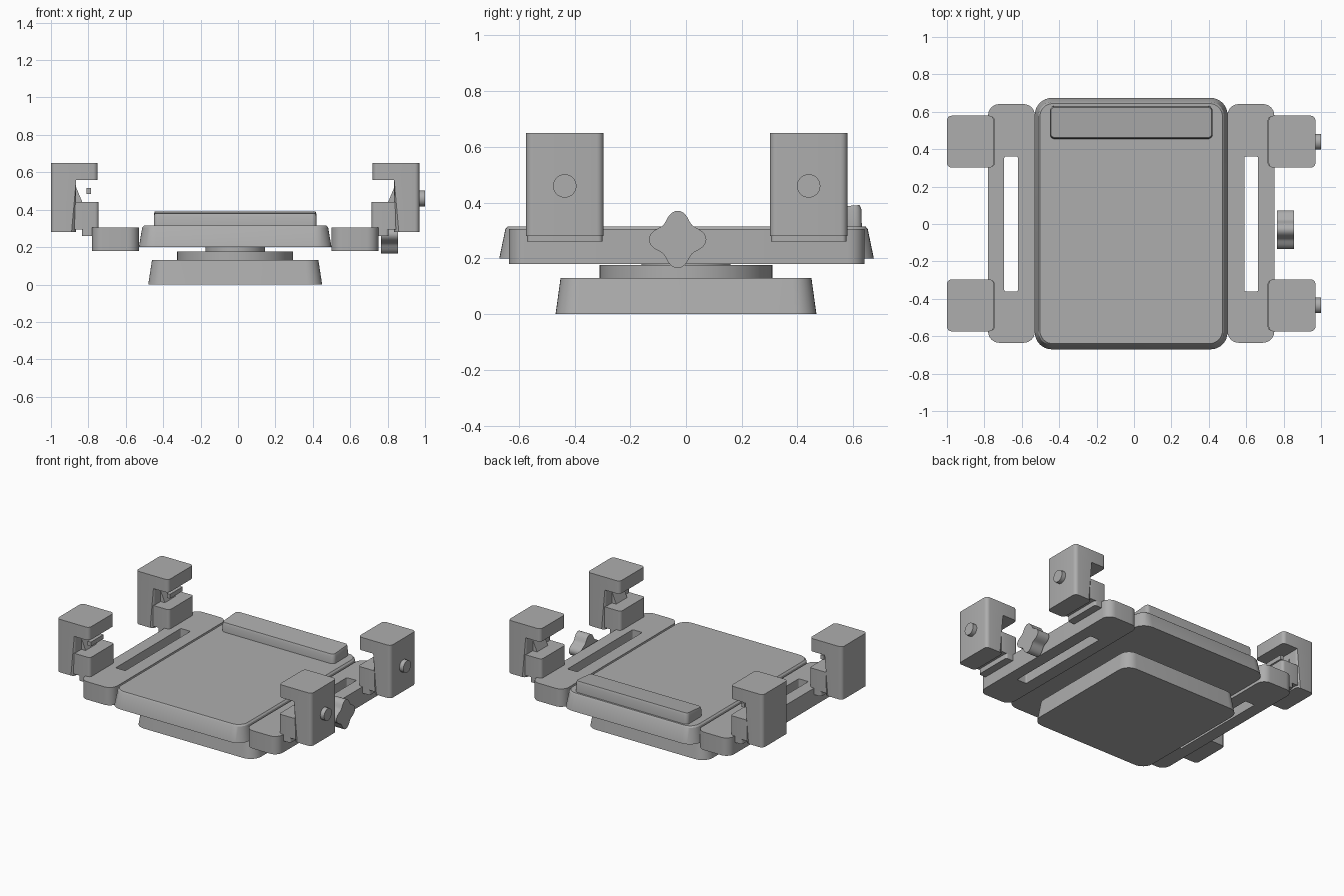
import bpy
import bmesh
from math import sin, cos, pi, radians

default = bpy.data.objects.get("Cube")
if default:
    bpy.data.objects.remove(default, do_unlink=True)

CX = -0.015  # symmetry plane of the holder

grey = bpy.data.materials.new("mid_grey")
grey.use_nodes = True
colour = (0.42, 0.42, 0.42, 1)
grey.diffuse_color = colour
grey.node_tree.nodes["Principled BSDF"].inputs["Base Color"].default_value = colour


def finish(name, bm):
    bmesh.ops.recalc_face_normals(bm, faces=bm.faces[:])
    mesh = bpy.data.meshes.new(name)
    bm.to_mesh(mesh)
    bm.free()
    mesh.materials.append(grey)
    obj = bpy.data.objects.new(name, mesh)
    bpy.context.collection.objects.link(obj)
    bpy.ops.object.select_all(action="DESELECT")
    obj.select_set(True)
    bpy.context.view_layer.objects.active = obj
    bpy.ops.object.shade_smooth_by_angle(angle=radians(30))
    return obj


def rounded_ring(bm, cx, cy, hx, hy, r, z, steps=8):
    """Ring of vertices around a rounded rectangle."""
    ring = []
    for k, (sx, sy) in enumerate([(1, 1), (-1, 1), (-1, -1), (1, -1)]):
        for i in range(steps + 1):
            a = (k + i / steps) * pi / 2
            ring.append(bm.verts.new((cx + sx * (hx - r) + r * cos(a),
                                      cy + sy * (hy - r) + r * sin(a), z)))
    return ring


def bridge(bm, a, b):
    for i in range(len(a)):
        j = (i + 1) % len(a)
        bm.faces.new((a[i], a[j], b[j], b[i]))


def stack(name, cx, cy, levels):
    """Closed rounded block; levels are (half_x, half_y, radius, z)."""
    bm = bmesh.new()
    rings = [rounded_ring(bm, cx, cy, *lv) for lv in levels]
    for a, b in zip(rings, rings[1:]):
        bridge(bm, a, b)
    bm.faces.new(rings[0])
    bm.faces.new(rings[-1])
    return finish(name, bm)


def extrude(name, points, offset, bevel=0):
    """Extrude a flat outline, optionally rounding its upright edges."""
    bm = bmesh.new()
    face = bm.faces.new([bm.verts.new(p) for p in points])
    new = bmesh.ops.extrude_face_region(bm, geom=[face])["geom"]
    bmesh.ops.translate(bm, verts=[g for g in new if isinstance(g, bmesh.types.BMVert)],
                        vec=offset)
    if bevel:
        upright = [e for e in bm.edges
                   if abs(e.verts[0].co.z - e.verts[1].co.z) > 0.99 * e.calc_length()]
        bmesh.ops.bevel(bm, geom=upright, offset=bevel, segments=5, profile=0.5,
                        affect="EDGES", clamp_overlap=True)
    return finish(name, bm)


def side_profile(name, s, points, y0, y1, bevel=0):
    """Outline in x-z, distances measured outward from the symmetry plane."""
    return extrude(name, [(CX + s * d, y0, z) for d, z in points], (0, y1 - y0, 0), bevel)


def circle(r, z, n=64):
    return [(CX + r * cos(2 * pi * i / n), r * sin(2 * pi * i / n), z) for i in range(n)]


# Tapered foot and the turntable on it
stack("base", CX, 0, [(0.465, 0.468, 0.08, 0), (0.445, 0.45, 0.07, 0.13)])
extrude("turntable", circle(0.31, 0.125), (0, 0, 0.052))
extrude("turntable_hub", circle(0.16, 0.17), (0, 0, 0.04))

# Main plate with tapered sides
stack("plate", CX, 0.002, [(0.515, 0.672, 0.09, 0.2), (0.497, 0.65, 0.075, 0.305),
                           (0.488, 0.642, 0.07, 0.315)])

# Stop bar at the back, its top rising towards the rear
bar = stack("back_stop", CX, 0.543, [(0.435, 0.088, 0.025, 0.31), (0.435, 0.086, 0.025, 0.37),
                                     (0.43, 0.08, 0.02, 0.385)])
for v in bar.data.vertices:
    if v.co.z > 0.36:
        v.co.z += 0.08 * (v.co.y - 0.543)

for s, side in ((-1, "right"), (1, "left")):
    # Side rail with a long through slot
    bm = bmesh.new()
    x = CX + s * 0.64
    outer = [rounded_ring(bm, x, 0.003, 0.125, 0.638, 0.06, z) for z in (0.18, 0.305)]
    inner = [rounded_ring(bm, CX + s * 0.642, 0, 0.037, 0.36, 0.008, z) for z in (0.305, 0.18)]
    loop = outer + inner
    for a, b in zip(loop, loop[1:] + loop[:1]):
        bridge(bm, a, b)
    finish(side + "_rail", bm)

    # Two clamps per rail
    for end, yc in (("front", -0.435), ("back", 0.44)):
        tag = f"{end}_{side}_clamp_"
        y0, y1 = yc - 0.139, yc + 0.139
        side_profile(tag + "frame", s, [(0.985, 0.28), (0.985, 0.65), (0.735, 0.65),
                                        (0.735, 0.56), (0.85, 0.56), (0.85, 0.28)],
                     y0, y1, 0.025)
        side_profile(tag + "jaw", s, [(0.87, 0.295), (0.87, 0.44), (0.73, 0.44), (0.73, 0.295)],
                     y0 + 0.004, y1 - 0.004, 0.02)
        side_profile(tag + "foot", s, [(0.82, 0.26), (0.82, 0.3), (0.732, 0.3), (0.732, 0.26)],
                     y0 + 0.004, y1 - 0.004, 0.015)
        side_profile(tag + "wedge", s, [(0.855, 0.53), (0.815, 0.435), (0.855, 0.435)],
                     yc - 0.06, yc + 0.06)
        if s > 0:
            # Round screw head on the outer face
            extrude(tag + "screw", [(0.96, yc + 0.042 * cos(i * pi / 16),
                                     0.46 + 0.042 * sin(i * pi / 16)) for i in range(32)],
                    (0.04, 0, 0))
        else:
            # Thin grip bar inside the mouth
            side_profile(tag + "grip", s, [(0.795, 0.485), (0.795, 0.515),
                                           (0.77, 0.515), (0.77, 0.485)],
                         yc - 0.07, yc + 0.07)

# Four-lobed hand knob
lobes = []
for i in range(64):
    a = 2 * pi * i / 64
    r = 0.088 + 0.015 * cos(4 * a)
    lobes.append((0.765, -0.03 + r * cos(a), 0.268 + r * sin(a)))
extrude("hand_knob", lobes, (0.09, 0, 0))
